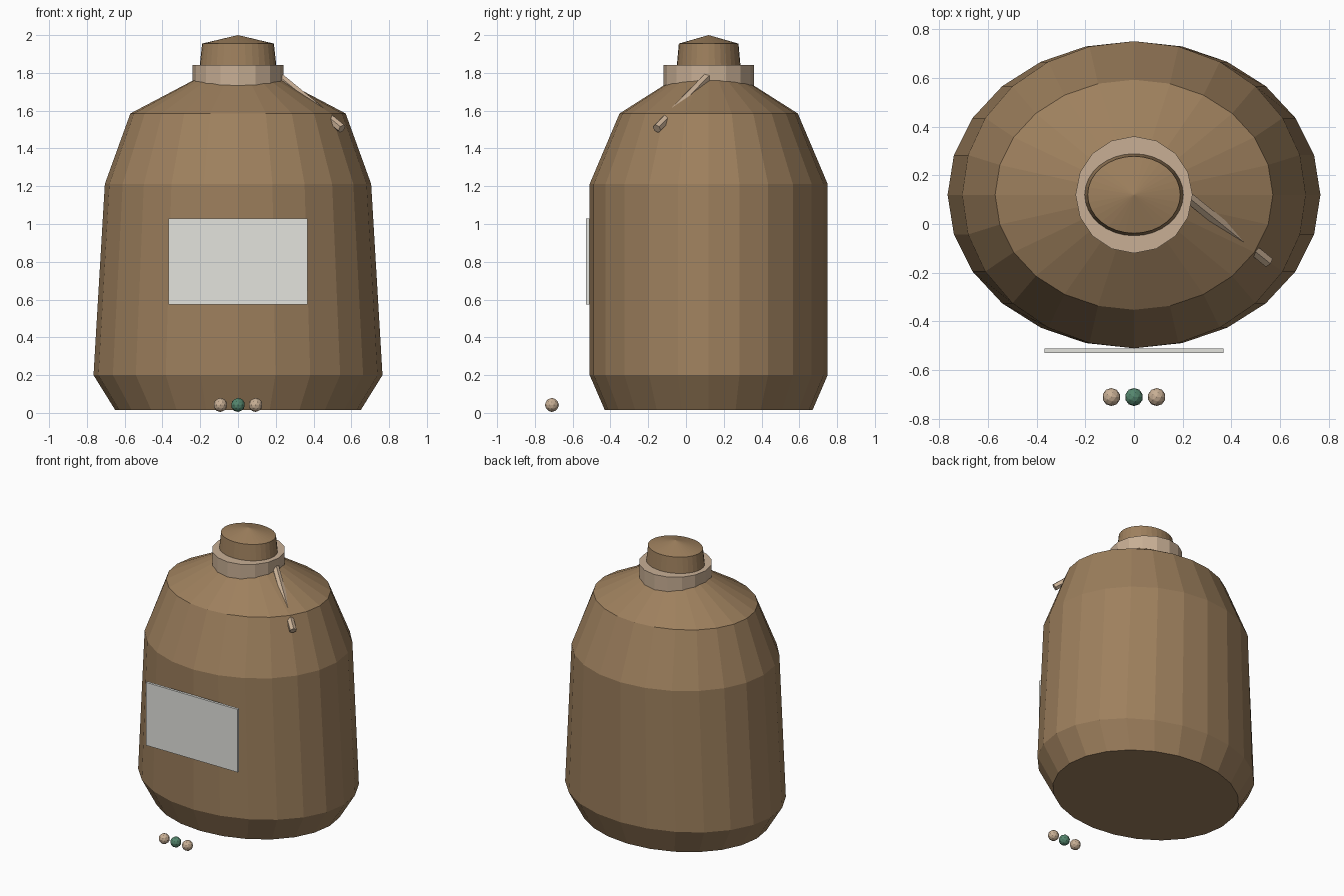
import bpy, bmesh, math
from mathutils import Vector

cube = bpy.data.objects.get("Cube")
if cube:
    bpy.data.objects.remove(cube)

CY = 0.12  # depth position of the bottle axis


def material(name, rgb):
    m = bpy.data.materials.new(name)
    m.use_nodes = True
    m.diffuse_color = (*rgb, 1)
    m.node_tree.nodes["Principled BSDF"].inputs["Base Color"].default_value = (*rgb, 1)
    return m


brown = material("brown clay", (0.34, 0.215, 0.11))
tan = material("pale tan", (0.58, 0.43, 0.30))
paper = material("label paper", (0.77, 0.77, 0.73))
green = material("green bead", (0.09, 0.24, 0.155))


def finish(name, bm, mat):
    bmesh.ops.recalc_face_normals(bm, faces=bm.faces)
    me = bpy.data.meshes.new(name)
    bm.to_mesh(me)
    bm.free()
    me.materials.append(mat)
    ob = bpy.data.objects.new(name, me)
    bpy.context.collection.objects.link(ob)
    return ob


def loft(name, rings, sides, mat, apex=None):
    """Stack elliptical rings (half width, half depth, height), optionally ending in a point."""
    bm = bmesh.new()
    loops = []
    for rx, ry, z in rings:
        angles = [math.tau * i / sides for i in range(sides)]
        loops.append([bm.verts.new((rx * math.cos(a), CY + ry * math.sin(a), z)) for a in angles])
    for low, high in zip(loops, loops[1:]):
        for i in range(sides):
            j = (i + 1) % sides
            bm.faces.new((low[i], low[j], high[j], high[i]))
    bm.faces.new(loops[0][::-1])
    if apex is None:
        bm.faces.new(loops[-1])
    else:
        tip = bm.verts.new((0, CY, apex))
        for i in range(sides):
            bm.faces.new((loops[-1][i], loops[-1][(i + 1) % sides], tip))
    return finish(name, bm, mat)


# Bottle body, neck collar and stopper
loft("bottle_body", [(0.65, 0.55, 0.015), (0.765, 0.63, 0.2), (0.705, 0.63, 1.212),
                     (0.57, 0.472, 1.585), (0.2, 0.165, 1.78)], 24, brown)
loft("neck_collar", [(0.24, 0.24, 1.70), (0.24, 0.24, 1.842)], 16, tan)
loft("stopper", [(0.207, 0.172, 1.80), (0.19, 0.158, 1.955)], 32, brown, apex=2.0)

# Front label plate
bm = bmesh.new()
bmesh.ops.create_cube(bm, size=1)
bmesh.ops.scale(bm, vec=(0.735, 0.018, 0.455), verts=bm.verts)
bmesh.ops.translate(bm, vec=(0, -0.52, 0.802), verts=bm.verts)
finish("front_label", bm, paper)

# Cord running from the collar through the shoulder
start, end = Vector((0.21, 0.12, 1.785)), Vector((0.55, -0.155, 1.505))
axis = end - start
bm = bmesh.new()
bmesh.ops.create_cone(bm, cap_ends=True, segments=6, radius1=0.025, radius2=0.025, depth=axis.length)
bmesh.ops.rotate(bm, matrix=axis.to_track_quat("Z", "Y").to_matrix(), verts=bm.verts)
bmesh.ops.translate(bm, vec=(start + end) / 2, verts=bm.verts)
finish("shoulder_cord", bm, tan)

# Beads in front of the bottle
for name, x, mat in (("right_bead", -0.093, tan), ("middle_bead", 0, green), ("left_bead", 0.093, tan)):
    bm = bmesh.new()
    bmesh.ops.create_icosphere(bm, subdivisions=2, radius=0.037)
    bmesh.ops.translate(bm, vec=(x, -0.71, 0.042), verts=bm.verts)
    finish(name, bm, mat)
